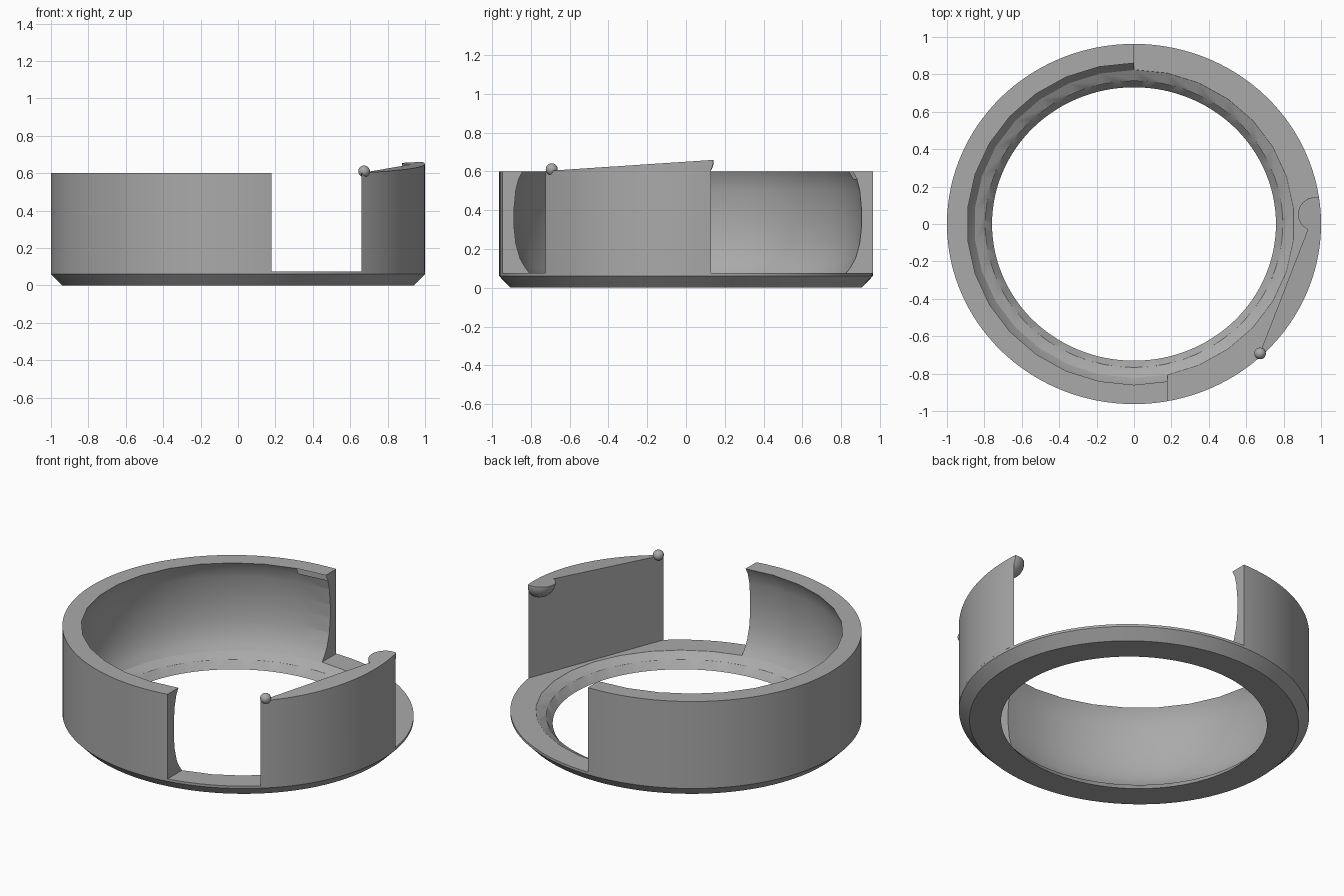
import bpy
import bmesh
import math

if "Cube" in bpy.data.objects:
    bpy.data.objects.remove(bpy.data.objects["Cube"], do_unlink=True)

SQUASH = 0.963      # the ring is slightly narrower front to back
FLOOR = 0.075

grey = bpy.data.materials.new("plain grey")
grey.use_nodes = True
GREY = (0.4, 0.4, 0.4, 1)
grey.diffuse_color = GREY
grey.node_tree.nodes["Principled BSDF"].inputs["Base Color"].default_value = GREY


def make(name, bm):
    bmesh.ops.recalc_face_normals(bm, faces=bm.faces)
    mesh = bpy.data.meshes.new(name)
    bm.to_mesh(mesh)
    bm.free()
    mesh.materials.append(grey)
    obj = bpy.data.objects.new(name, mesh)
    bpy.context.collection.objects.link(obj)
    return obj


def lathe(name, profile, sides):
    """Solid of revolution from (radius, height) points, capped at both ends."""
    bm = bmesh.new()
    rings = []
    for r, z in profile:
        angles = [math.tau * i / sides + math.pi / 2 for i in range(sides)]
        rings.append([bm.verts.new((r * math.cos(a), SQUASH * r * math.sin(a), z)) for a in angles])
    for low, high in zip(rings, rings[1:]):
        for i in range(sides):
            j = (i + 1) % sides
            bm.faces.new((low[i], low[j], high[j], high[i]))
    bm.faces.new(rings[0])
    bm.faces.new(rings[-1])
    return make(name, bm)


def prism(name, outline, bottom, top):
    """Upright prism whose top height is a function of y."""
    bm = bmesh.new()
    low = [bm.verts.new((x, y, bottom)) for x, y in outline]
    high = [bm.verts.new((x, y, top(y))) for x, y in outline]
    for i in range(len(outline)):
        j = (i + 1) % len(outline)
        bm.faces.new((low[i], low[j], high[j], high[i]))
    bm.faces.new(low)
    bm.faces.new(high)
    return make(name, bm)


def ball(name, centre, radius):
    bm = bmesh.new()
    bmesh.ops.create_uvsphere(bm, u_segments=32, v_segments=16, radius=radius)
    bmesh.ops.translate(bm, verts=bm.verts, vec=centre)
    return make(name, bm)


def select(obj):
    bpy.ops.object.select_all(action='DESELECT')
    obj.select_set(True)
    bpy.context.view_layer.objects.active = obj


def cut(obj, cutter, operation='DIFFERENCE'):
    select(obj)
    mod = obj.modifiers.new("cut", 'BOOLEAN')
    mod.operation = operation
    mod.solver = 'EXACT'
    mod.object = cutter
    bpy.ops.object.modifier_apply(modifier=mod.name)
    bpy.data.objects.remove(cutter, do_unlink=True)


def smooth(obj):
    select(obj)
    bpy.ops.object.shade_smooth_by_angle(angle=math.radians(25))


# Ring body with a chamfered foot
ring = lathe("ring_wall", [(0.94, 0), (1, 0.06), (1, 0.6)], 120)

# Bulging hollow and conical bottom opening
hollow = [(0.80, 0.045), (0.855, 0.073), (0.88, 0.105), (0.907, 0.15), (0.93, 0.23),
          (0.94, 0.32), (0.94, 0.40), (0.93, 0.5), (0.915, 0.56), (0.893, 0.6), (0.893, 0.8)]
cut(ring, lathe("hollow_cutter", hollow, 30))
cut(ring, lathe("hole_cutter", [(0.755, -0.005), (0.80, 0.05), (0.80, 0.2)], 120))

# Open side: the wall is cut down to the floor
gap = [(0, 2), (0, 0), (0.18, 0), (0.18, -2), (2, -2), (2, 2)]
cut(ring, prism("gap_cutter", gap, FLOOR, lambda y: 1))
smooth(ring)

# Separate wall segment with a flat inner face and sloping top
start, end = -math.acos(0.66), math.asin(0.13 / SQUASH)
slope = lambda y: 0.602 + 0.066 * (y + 0.72)
arc = [start + (end - start) * i / 32 for i in range(33)]
segment = prism("wall_segment", [(math.cos(a), SQUASH * math.sin(a)) for a in arc], FLOOR, slope)
smooth(segment)

# Half-round lug under the high end of the segment, trimmed to the outer wall
lug = ball("half_round_lug", (0.968, 0.052, slope(0.052)), 0.091)
box = [(0.5, -0.5), (1.5, -0.5), (1.5, 0.5), (0.5, 0.5)]
cut(lug, prism("lug_cutter", box, 0.3, slope), 'INTERSECT')
cut(lug, lathe("trim_cutter", [(0.999, 0.3), (0.999, 0.9)], 120), 'INTERSECT')
smooth(lug)

# Small ball at the low end
smooth(ball("end_ball", (0.674, -0.692, 0.61), 0.031))
